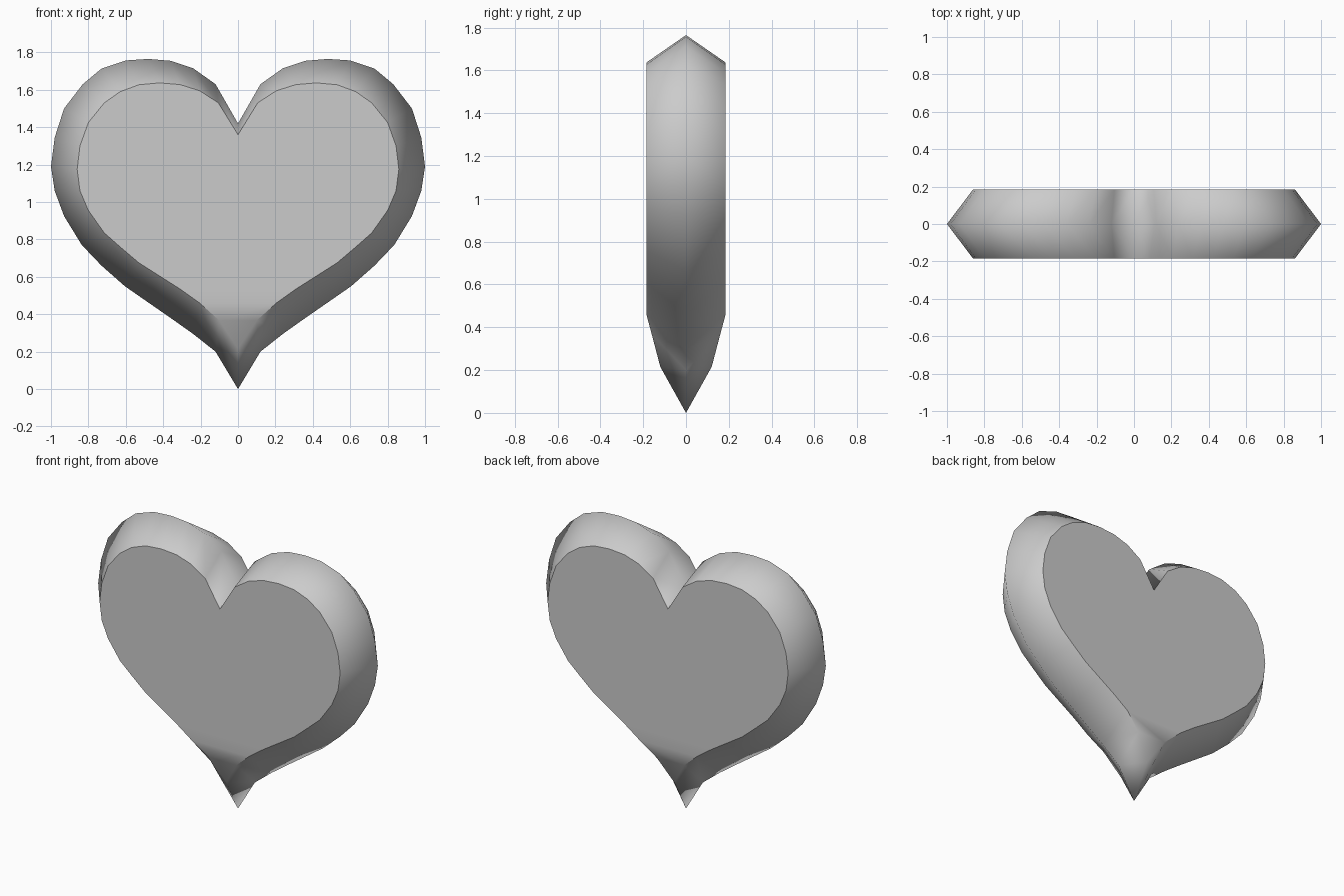
import bpy, bmesh

if "Cube" in bpy.data.objects:
    bpy.data.objects.remove(bpy.data.objects["Cube"])

# Right half of the outline, notch to tip: outer ridge (x, z) and rim of the flat face (x, z)
RIDGE = [(0, 1.42), (.12, 1.63), (.24, 1.715), (.36, 1.755), (.48, 1.765), (.60, 1.757),
         (.73, 1.713), (.83, 1.63), (.93, 1.50), (.98, 1.345), (1, 1.19), (.98, 1.06),
         (.93, .925), (.835, .77), (.73, .66), (.605, .55), (.48, .463), (.36, .38),
         (.24, .295), (.12, .20), (0, 0)]
RIM = [(0, 1.36), (.105, 1.53), (.205, 1.595), (.31, 1.628), (.42, 1.637), (.53, 1.627),
       (.63, 1.59), (.715, 1.53), (.80, 1.425), (.845, 1.30), (.86, 1.175), (.845, 1.06),
       (.80, .955), (.715, .835), (.63, .76), (.53, .675), (.42, .605), (.31, .535),
       (.205, .46), (.10, .367), (0, .215)]
HALF = .185
N = len(RIDGE)

bm = bmesh.new()


def loop(profile, depth):
    """Closed heart loop: right half, then the mirrored left half."""
    pts = [(x, depth(i), z) for i, (x, z) in enumerate(profile)]
    pts += [(-x, y, z) for x, y, z in reversed(pts[1:-1])]
    return [bm.verts.new(p) for p in pts]


# Face depth narrows at the bottom tip
def rim_depth(i):
    return {N - 2: .16, N - 1: .12}.get(i, HALF)


ridge = loop(RIDGE, lambda i: 0)
count = len(ridge)
for side in (-1, 1):
    rim = loop(RIM, lambda i: side * rim_depth(i))
    # Sloped border from ridge to rim
    for i in range(count):
        j = (i + 1) % count
        bm.faces.new((ridge[i], ridge[j], rim[j], rim[i]))
    # Flat heart face plus the bent tip
    a, b, tip = N - 3, N - 2, N - 1
    bm.faces.new(rim[:a + 1] + rim[count - a:])
    bm.faces.new((rim[a], rim[b], rim[count - b], rim[count - a]))
    bm.faces.new((rim[b], rim[tip], rim[count - b]))
    # Crisp rim, soft at the tip
    for i in range(count):
        j = (i + 1) % count
        if tip not in (i, j):
            bm.edges.get((rim[i], rim[j])).smooth = False

bmesh.ops.recalc_face_normals(bm, faces=bm.faces)
for f in bm.faces:
    f.smooth = True
bmesh.ops.triangulate(bm, faces=[f for f in bm.faces if len(f.verts) > 4])

mesh = bpy.data.meshes.new("heart")
bm.to_mesh(mesh)
bm.free()
bpy.context.collection.objects.link(bpy.data.objects.new("heart", mesh))
